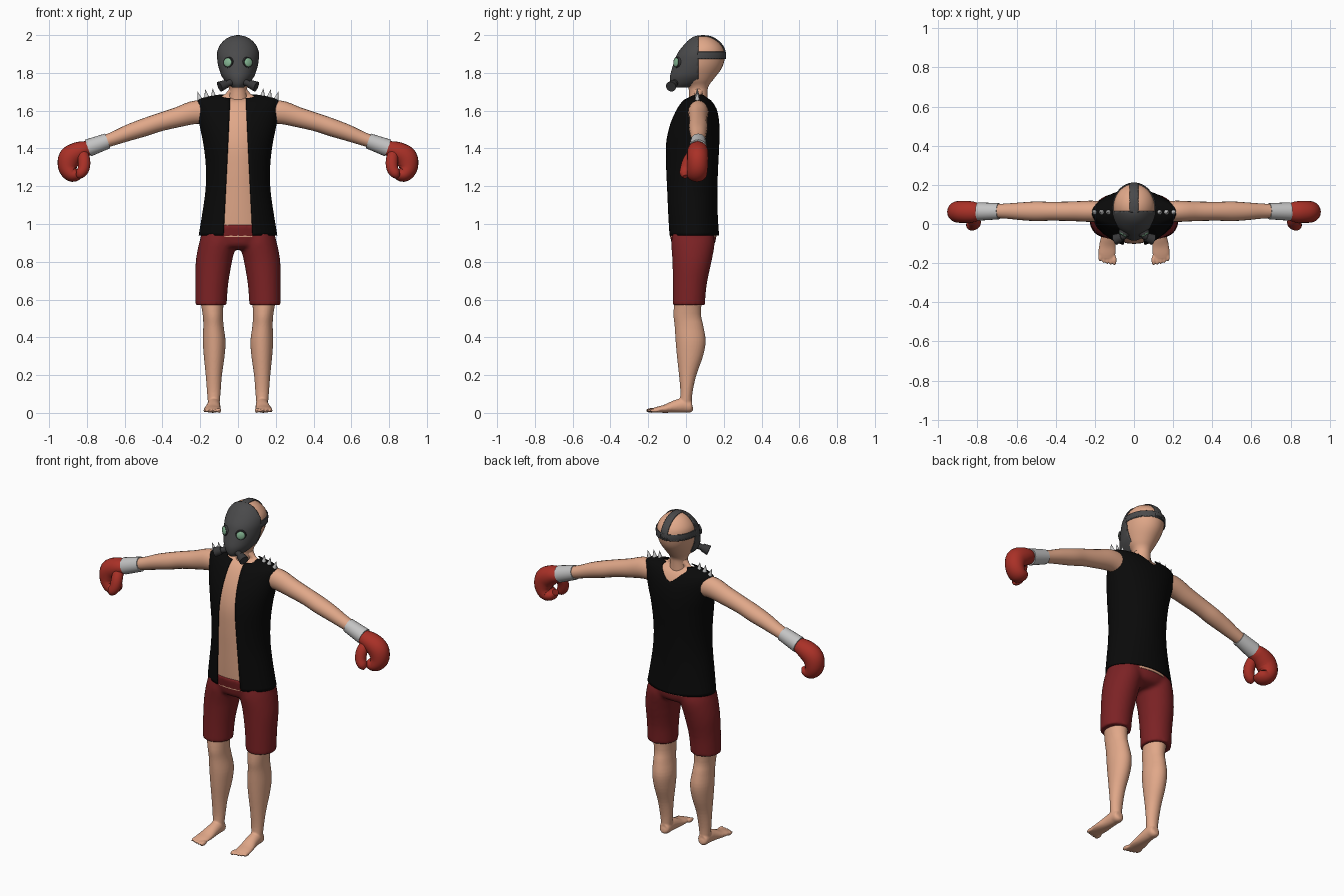
import bpy, bmesh
from math import sin, cos, pi, asin, radians
from mathutils import Vector, Matrix

cube = bpy.data.objects.get("Cube")
if cube:
    bpy.data.objects.remove(cube, do_unlink=True)


def material(name, *rgb):
    m = bpy.data.materials.new(name)
    m.use_nodes = True
    m.diffuse_color = (*rgb, 1)
    m.node_tree.nodes["Principled BSDF"].inputs["Base Color"].default_value = (*rgb, 1)
    return m


SKIN = material("skin", .75, .39, .25)
BLACK = material("black cloth", .003, .003, .003)
SHORTS = material("dark red cloth", .2, .016, .018)
GLOVE = material("red leather", .4, .03, .02)
CUFF = material("light grey cuff", .55, .55, .55)
STEEL = material("pale steel", .62, .62, .62)
RUBBER = material("grey rubber", .068, .068, .07)
DARK = material("dark rubber", .04, .04, .042)
LENS = material("green glass", .24, .48, .3)


def at(rows, t):
    """Smooth interpolation between rows of numbers."""
    i = min(int(t), len(rows) - 2)
    f = t - i
    near = rows[max(i - 1, 0)], rows[i], rows[i + 1], rows[min(i + 2, len(rows) - 1)]
    return [.5 * (2 * q + (r - p) * f + (2 * p - 5 * q + 4 * r - s) * f ** 2
                  + (3 * q - p - 3 * r + s) * f ** 3) for p, q, r, s in zip(*near)]


def grid(bm, rings, closed=True):
    """Skin a list of point rings; closed ones wrap around and get end caps."""
    vs = [[bm.verts.new(p) for p in ring] for ring in rings]
    n = len(vs[0])
    faces = [bm.faces.new((a[i], a[(i + 1) % n], b[(i + 1) % n], b[i]))
             for a, b in zip(vs, vs[1:]) for i in range(n if closed else n - 1)]
    if closed:
        faces += [bm.faces.new(vs[0][::-1]), bm.faces.new(vs[-1])]
        bmesh.ops.recalc_face_normals(bm, faces=faces)


def stack(bm, rows, grow=0, seg=32, sub=4):
    """Horizontal ovals; row = height, half width, front y, back y, centre x."""
    rings = []
    for k in range((len(rows) - 1) * sub + 1):
        z, rx, y0, y1, *cx = at(rows, k / sub)
        rx, ry = max(rx + grow, .001), max((y1 - y0) / 2 + grow, .001)
        c = cx[0] if cx else 0
        rings.append([(c + rx * cos(a), (y0 + y1) / 2 + ry * sin(a), z)
                      for a in (2 * pi * i / seg for i in range(seg))])
    grid(bm, rings)


def tube(bm, rows, side, seg=20, sub=4):
    """Ovals along a path; row = x, y, z, radius along side, other radius."""
    pts = [at(rows, k / sub) for k in range((len(rows) - 1) * sub + 1)]
    rings = []
    for k, (x, y, z, w, h) in enumerate(pts):
        t = Vector(pts[min(k + 1, len(pts) - 1)][:3]) - Vector(pts[max(k - 1, 0)][:3])
        v = t.cross(Vector(side)).normalized()
        u = v.cross(t).normalized()
        rings.append([Vector((x, y, z)) + u * w * cos(a) + v * h * sin(a)
                      for a in (2 * pi * i / seg for i in range(seg))])
    grid(bm, rings)


def rod(bm, a, b, ra, rb):
    tube(bm, [(*a, ra, ra), (*b, rb, rb)], (0, 1, 0), sub=1)


def ball(bm, centre, size, turn=None):
    m = Matrix.Translation(centre) @ (turn or Matrix()) @ Matrix.Diagonal((*size, 1))
    bmesh.ops.create_uvsphere(bm, u_segments=16, v_segments=10, radius=1, matrix=m)


def finish(name, bm, mat, mirror=False, voxel=0, thick=0, lower=0):
    me = bpy.data.meshes.new(name)
    bm.to_mesh(me)
    bm.free()
    me.materials.append(mat)
    me.shade_smooth()
    me.set_sharp_from_angle(angle=radians(45))
    ob = bpy.data.objects.new(name, me)
    ob.location.z = -lower
    bpy.context.collection.objects.link(ob)
    if mirror:
        ob.modifiers.new("mirror", 'MIRROR').use_mirror_merge = False
    if voxel:
        r = ob.modifiers.new("blend", 'REMESH')
        r.mode, r.voxel_size, r.use_smooth_shade = 'VOXEL', voxel, True
        s = ob.modifiers.new("relax", 'SMOOTH')
        s.factor, s.iterations = .5, 3
    if thick:
        s = ob.modifiers.new("thickness", 'SOLIDIFY')
        s.thickness, s.offset = thick, -1


# Torso, with the vest following the same profile
TORSO = [(.94, .208, -.097, .175), (1.05, .19, -.104, .168), (1.18, .172, -.11, .166),
         (1.3, .17, -.114, .17), (1.42, .183, -.112, .176), (1.52, .203, -.09, .177),
         (1.6, .216, -.055, .165), (1.65, .217, -.02, .14), (1.67, .18, .01, .115),
         (1.685, .1, .03, .1)]
bm = bmesh.new()
stack(bm, TORSO + [(1.715, .065, .015, .115), (1.74, .055, .02, .11)], grow=-.013)
finish("torso", bm, SKIN, lower=.008)

# Vest: open at the front, neckline dipping at the back
bm = bmesh.new()
rings, top, cols, steps = [], len(TORSO) - 1, 56, 40
for k in range(steps + 1):
    ring = []
    for j in range(cols + 1):
        a = -pi / 2 + 2 * pi * j / cols
        drop = 2.9 * max(0, sin(a)) ** 8 + 1.2 * max(0, -sin(a)) ** 8
        z, rx, y0, y1 = at(TORSO, k / steps * (top - drop))
        g = asin((.077 - .05 * (z - .95)) / rx)
        a = -pi / 2 + g + (2 * pi - 2 * g) * j / cols
        ring.append((rx * cos(a), (y0 + y1) / 2 + (y1 - y0) / 2 * sin(a), z))
    rings.append(ring)
grid(bm, rings, closed=False)
finish("vest", bm, BLACK, thick=.005)

# Shoulder spikes
bm = bmesh.new()
for x, z, lean in ((.13, 1.672, .004), (.165, 1.668, .008), (.2, 1.655, .014)):
    rod(bm, (x, .06, z), (x + lean, .06, z + .045), .014, .001)
finish("shoulder_spikes", bm, STEEL, mirror=True)

# Shorts
bm = bmesh.new()
stack(bm, [(.865, .09, -.03, .1), (.885, .17, -.07, .145), (.93, .198, -.083, .16),
           (1, .186, -.095, .16)])
stack(bm, [(.57, .083, -.07, .1, .143), (.68, .087, -.07, .11, .139),
           (.8, .096, -.072, .135, .128), (.9, .098, -.078, .152, .108),
           (.96, .08, -.07, .14, .105)])
finish("shorts", bm, SHORTS, mirror=True, voxel=.011)

# Legs, feet and toes
bm = bmesh.new()
stack(bm, [(.04, .03, -.035, .03, .128), (.11, .036, -.03, .035, .128),
           (.2, .043, -.037, .055, .128), (.3, .055, -.048, .09, .126),
           (.38, .06, -.055, .104, .126), (.46, .054, -.06, .092, .13),
           (.52, .054, -.066, .08, .133), (.62, .065, -.06, .085, .14)])
tube(bm, [(.128, .036, .03, .012, .012), (.128, .025, .03, .03, .03),
          (.128, -.01, .04, .034, .039), (.13, -.06, .033, .037, .033),
          (.135, -.11, .022, .043, .022), (.138, -.15, .017, .044, .016),
          (.139, -.175, .013, .038, .012)], (1, 0, 0))
for i in range(5):
    big = 1.25 if i == 0 else 1
    ball(bm, (.1 + .0185 * i, -.184 + .0012 * i * i, .013), (.009 * big, .028, .0105 * big))
finish("legs_and_feet", bm, SKIN, mirror=True, voxel=.005)

# Arms
bm = bmesh.new()
tube(bm, [(.12, .065, 1.585, .05, .06), (.22, .065, 1.592, .054, .062),
          (.32, .065, 1.565, .05, .053), (.42, .065, 1.537, .048, .048),
          (.5, .065, 1.51, .05, .047), (.58, .065, 1.483, .045, .043),
          (.66, .066, 1.452, .038, .036), (.76, .066, 1.418, .033, .031)], (0, 1, 0))
finish("arms", bm, SKIN, mirror=True)

# Glove cuffs
bm = bmesh.new()
rod(bm, (.69, .065, 1.44), (.795, .064, 1.402), .041, .047)
finish("glove_cuffs", bm, CUFF, mirror=True)

# Curled gloves with thumbs
bm = bmesh.new()
tube(bm, [(.785, .063, 1.405, .035, .036), (.81, .062, 1.396, .05, .044),
          (.85, .062, 1.38, .056, .054), (.89, .062, 1.35, .056, .06),
          (.9, .062, 1.3, .054, .052), (.88, .058, 1.265, .053, .042),
          (.85, .055, 1.265, .048, .033), (.832, .052, 1.278, .03, .018)], (0, 1, 0))
tube(bm, [(.825, .045, 1.38, .028, .028), (.815, .015, 1.34, .03, .032),
          (.817, 0, 1.295, .03, .031), (.835, -.005, 1.265, .028, .026),
          (.85, -.004, 1.25, .012, .012)], (0, 1, 0))
finish("boxing_gloves", bm, GLOVE, mirror=True)

# Head and neck
FACE = [(1.723, .03, -.07, .03), (1.745, .058, -.082, .1), (1.78, .085, -.085, .16),
        (1.82, .1, -.075, .19), (1.86, .109, -.062, .207), (1.9, .112, -.047, .212),
        (1.94, .103, -.018, .2), (1.975, .075, .015, .168), (1.995, .04, .05, .13),
        (2, 0, .09, .09)]
NECK = [(1.6, .066, .01, .12), (1.7, .053, .01, .12), (1.735, .058, 0, .126),
        (1.768, .078, -.04, .15)]
bm = bmesh.new()
stack(bm, NECK + FACE[3:], grow=-.006)
finish("head", bm, SKIN, lower=.004)


# Mask and straps are slices of one shell around the head
def head_slice(name, mat, *cuts):
    bm = bmesh.new()
    stack(bm, FACE, seg=48)
    for co, no in cuts:
        bmesh.ops.bisect_plane(bm, geom=bm.verts[:] + bm.edges[:] + bm.faces[:],
                               plane_co=co, plane_no=no, clear_outer=True)
    finish(name, bm, mat, thick=.006)


behind = ((0, .06, 0), (0, -1, 0))
head_slice("gas_mask", RUBBER, ((0, .065, 0), (0, 1, 0)))
head_slice("side_strap", RUBBER, behind, ((0, 0, 1.912), (0, 0, 1)), ((0, 0, 1.88), (0, 0, -1)))
head_slice("top_strap", RUBBER, behind, ((.022, 0, 0), (1, 0, 0)), ((-.022, 0, 0), (-1, 0, 0)),
           ((0, 0, 1.89), (0, 0, -1)))

# Goggle rims and lenses
look = Vector((.5, -.85, .08)).normalized()
eye = Vector((.052, -.048, 1.855))
bm = bmesh.new()
rod(bm, eye - look * .012, eye + look * .006, .031, .028)
finish("goggle_rims", bm, DARK, mirror=True)
bm = bmesh.new()
ball(bm, eye + look * .005, (.024, .024, .008), look.to_track_quat('Z', 'Y').to_matrix().to_4x4())
finish("goggle_lenses", bm, LENS, mirror=True)

# Breathing filters
bm = bmesh.new()
rod(bm, (.025, -.05, 1.755), (.07, -.07, 1.738), .018, .016)
rod(bm, (.062, -.066, 1.742), (.097, -.08, 1.727), .022, .028)
finish("mask_filters", bm, DARK, mirror=True)
